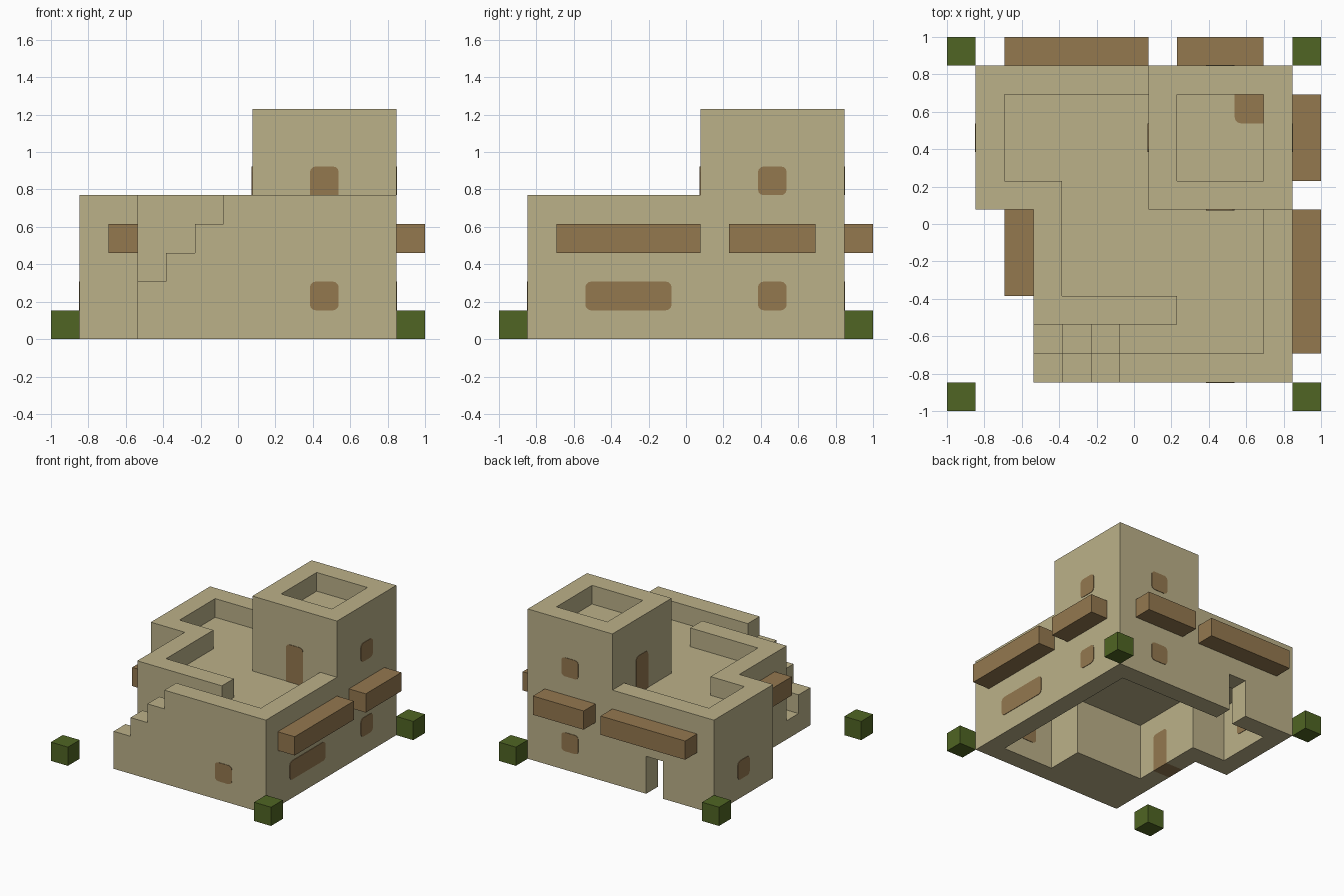
import bpy
import bmesh
from mathutils import Vector

U = 1 / 13      # modelling grid: 26 units across
EPS = 0.05      # how far painted panels stand proud, in grid units

if "Cube" in bpy.data.objects:
    bpy.data.objects.remove(bpy.data.objects["Cube"], do_unlink=True)


def material(name, rgb):
    mat = bpy.data.materials.new(name)
    mat.use_nodes = True
    mat.diffuse_color = (*rgb, 1)
    mat.node_tree.nodes["Principled BSDF"].inputs["Base Color"].default_value = (*rgb, 1)
    return mat


sand = material("sand plaster", (0.50, 0.44, 0.25))
wood = material("brown wood", (0.296, 0.188, 0.078))
leaf = material("leaf green", (0.080, 0.130, 0.017))


def finish(name, bm, mat):
    bmesh.ops.recalc_face_normals(bm, faces=bm.faces)
    mesh = bpy.data.meshes.new(name)
    bm.to_mesh(mesh)
    bm.free()
    mesh.materials.append(mat)
    obj = bpy.data.objects.new(name, mesh)
    bpy.context.scene.collection.objects.link(obj)
    return obj


def prism(name, outline, lo, hi, axis="z", mat=sand):
    """Extrude a 2D outline along z, or an x-z outline along y."""
    def place(a, b, c):
        return Vector((a, b, c) if axis == "z" else (a, c, b)) * U
    bm = bmesh.new()
    base = bm.faces.new([bm.verts.new(place(a, b, lo)) for a, b in outline])
    top = bmesh.ops.extrude_face_region(bm, geom=[base])["geom"]
    bmesh.ops.translate(bm, verts=[v for v in top if isinstance(v, bmesh.types.BMVert)],
                        vec=place(0, 0, hi - lo))
    return finish(name, bm, mat)


def box(name, lo, hi, mat=sand, axis=None, rounded=lambda p: True):
    """Box between two corners; edges along `axis` are rounded where the rule holds."""
    lo, hi = Vector(lo), Vector(hi)
    bm = bmesh.new()
    bmesh.ops.create_cube(bm, size=1)
    for v in bm.verts:
        v.co = Vector([(l + h) / 2 + c * (h - l) for l, h, c in zip(lo, hi, v.co)]) * U
    if axis is not None:
        mid = (lo + hi) / 2 * U
        edges = [e for e in bm.edges
                 if abs((e.verts[0].co - e.verts[1].co).normalized()[axis]) > 0.9
                 and rounded((e.verts[0].co + e.verts[1].co) / 2 - mid)]
        bmesh.ops.bevel(bm, geom=edges, offset=0.4 * U, segments=3, profile=0.5, affect="EDGES")
    return finish(name, bm, mat)


def combine(obj, tool, operation="DIFFERENCE"):
    mod = obj.modifiers.new("shape", "BOOLEAN")
    mod.operation, mod.solver, mod.object = operation, "EXACT", tool
    bpy.context.view_layer.update()
    result = bpy.data.meshes.new_from_object(
        obj.evaluated_get(bpy.context.evaluated_depsgraph_get()))
    obj.modifiers.clear()
    obj.data = result
    bpy.data.objects.remove(tool, do_unlink=True)


def upper(p):
    return p.z > 0


# Main house block
house = prism("house", [(-11, 1), (-7, 1), (-7, -11), (11, -11), (11, 11), (-11, 11)], 0, 10)

# Sunken roof terrace inside the parapet
combine(house, prism("terrace_cutter", [
    (-9, 9), (-9, 3), (-5, 3), (-5, -5), (3, -5), (3, -7), (-3, -7), (-3, -9),
    (9, -9), (9, 1), (1, 1), (1, 9)], 8, 11))

# Stairs up the front, with a stepped outer wall
for start, y0, y1 in ((4, -12, -9), (2, -9, -7)):
    steps = [(-8, start)]
    for i in range(3):
        x, z = -5 + 2 * i, start + 2 * i
        steps += [(x, z), (x, z + 2 if i < 2 else 11)]
    combine(house, prism("stair_cutter", steps + [(-8, 11)], y0, y1, "y"))

# Tower with its own sunken roof
combine(house, box("tower", (1, 1, 7), (11, 11, 16)), "UNION")
combine(house, box("tower_roof_cutter", (3, 3, 14), (9, 9, 17)))

# Hollow ground floor, open back passage and side doorway
combine(house, prism("room_cutter", [
    (9, 9), (-9, 9), (-9, 3), (-5, 3), (-5, -5), (3, -5), (3, -9), (9, -9)], -1, 6))
combine(house, box("passage_cutter", (-5, 8, -1), (-3, 12, 4)))
combine(house, box("doorway_cutter", (-8, -3, -1), (-4, -1, 4), axis=0, rounded=upper))
house.name = "house"

# Side door filling the doorway
box("side_door", (-7, -3, 0), (-5, -1, 4), wood, 0, upper)

# Tower doors onto the terrace
box("tower_front_door", (5, 1 - EPS, 8), (7, 1 + EPS, 12), wood, 1, upper)
box("tower_side_door", (1 - EPS, 5, 8), (1 + EPS, 7, 12), wood, 0, upper)

# Roof hatch in the tower corner
box("roof_hatch", (7, 7, 14 - EPS), (9, 9, 14 + EPS), wood, 2, lambda p: p.x < 0 and p.y < 0)

# Shutters through the walls: name, axis, wall start, span along wall, sill height
shutters = [
    ("front_shutter", 1, -11, (5, 7), 2),
    ("right_shutter", 0, -11, (5, 7), 2),
    ("left_wide_shutter", 0, 9, (-7, -1), 2),
    ("left_shutter", 0, 9, (5, 7), 2),
    ("left_tower_shutter", 0, 9, (5, 7), 10),
    ("back_shutter", 1, 9, (5, 7), 2),
    ("back_tower_shutter", 1, 9, (5, 7), 10),
]
for name, axis, wall, span, sill in shutters:
    lo, hi = [span[0]] * 2 + [sill], [span[1]] * 2 + [sill + 2]
    lo[axis], hi[axis] = wall - EPS, wall + 2 + EPS
    box(name, lo, hi, wood, axis)

# Wooden canopies along the outer walls
for a, b in ((-9, 1), (3, 9)):
    box("back_canopy", (a, 11, 6), (b, 13, 8), wood)
    box("left_canopy", (11, a, 6), (13, b, 8), wood)
box("right_canopy", (-9, -5, 6), (-7, 1, 8), wood)

# Shrubs at the four corners of the plot
for x in (-13, 11):
    for y in (-13, 11):
        box("corner_shrub", (x, y, 0), (x + 2, y + 2, 2), leaf)
